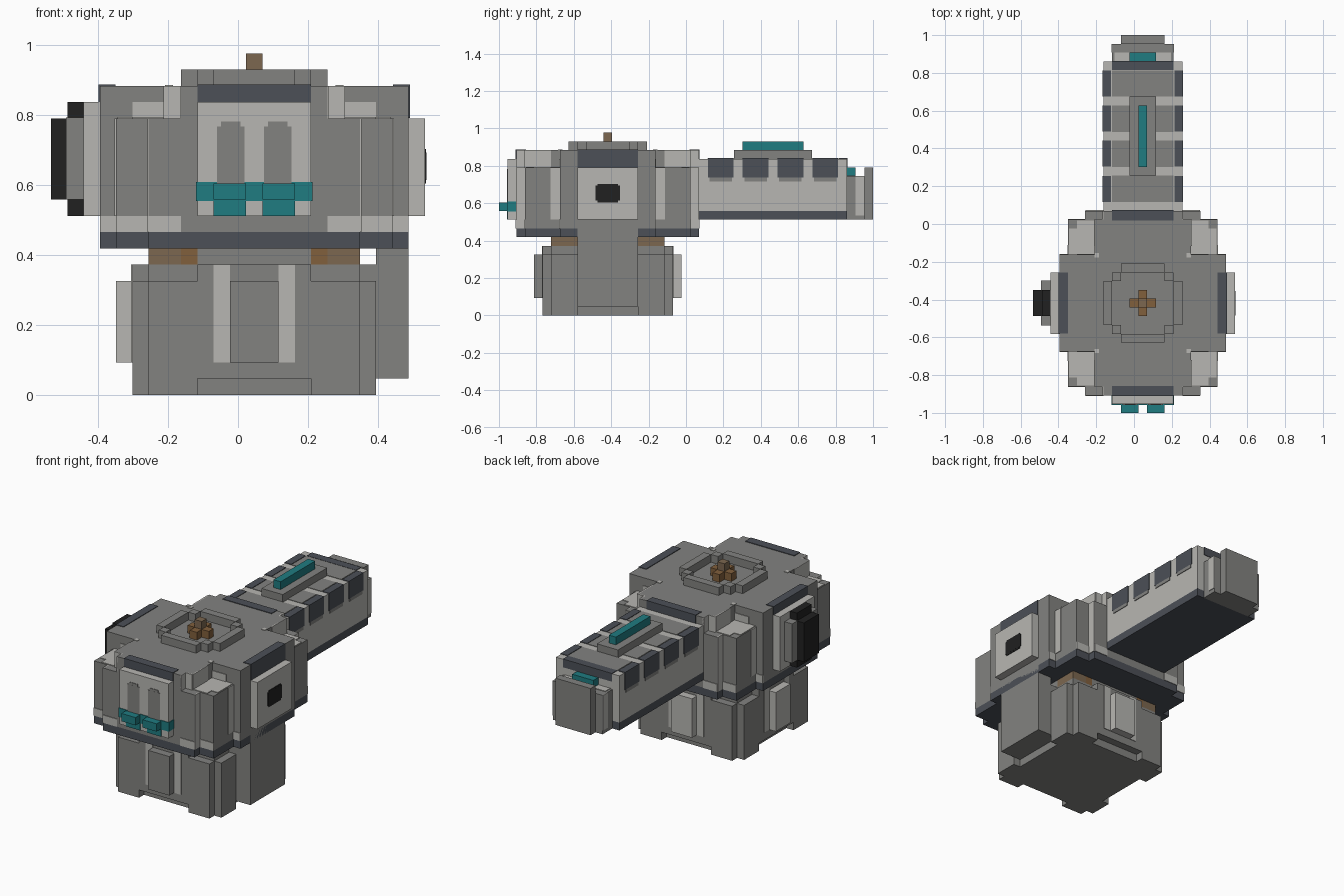
import bpy
import bmesh

if "Cube" in bpy.data.objects:
    bpy.data.objects.remove(bpy.data.objects["Cube"], do_unlink=True)

S = 2 / 43            # size of one cell
CX, CY = 1, -9        # turret axis, in cells


def material(name, *rgb):
    m = bpy.data.materials.new(name)
    m.use_nodes = True
    m.diffuse_color = (*rgb, 1)
    m.node_tree.nodes["Principled BSDF"].inputs["Base Color"].default_value = (*rgb, 1)
    return m


GREY = material("mid grey", .225, .225, .216)
LIGHT = material("light grey", .474, .468, .445)
SLATE = material("dark slate", .072, .08, .096)
TEAL = material("teal", .014, .2, .22)
BLACK = material("black", .015, .015, .015)
BROWN = material("brown", .22, .115, .045)
TAUPE = material("taupe", .2, .135, .08)


def finish(name, mat, bm):
    bmesh.ops.recalc_face_normals(bm, faces=bm.faces)
    me = bpy.data.meshes.new(name)
    bm.to_mesh(me)
    bm.free()
    me.materials.append(mat)
    ob = bpy.data.objects.new(name, me)
    bpy.context.collection.objects.link(ob)
    return ob


def point(u, v, z):
    return ((u + CX) * S, (v + CY) * S, z * S)


def block(name, mat, u, v, z, flip_u=False, flip_v=False, grow=0):
    """Box in cells around the turret axis, optionally mirrored across it."""
    bm = bmesh.new()
    for su in ((1, -1) if flip_u else (1,)):
        for sv in ((1, -1) if flip_v else (1,)):
            verts = bmesh.ops.create_cube(bm, size=1)["verts"]
            for vert in verts:
                a, b, c = vert.co
                vert.co = point(su * ((u[0] + u[1]) / 2 + a * (u[1] - u[0] + 2 * grow)),
                                sv * ((v[0] + v[1]) / 2 + b * (v[1] - v[0] + 2 * grow)),
                                (z[0] + z[1]) / 2 + c * (z[1] - z[0] + 2 * grow))
    return finish(name, mat, bm)


def paint(*args, **kw):
    """Thin coloured skin just proud of the surface."""
    return block(*args, grow=.08, **kw)


def prism(name, mat, quarter, z0, z1):
    """Stepped plan, given for one quarter and mirrored to all four."""
    back = quarter[::-1]
    outline = (quarter + [(-u, v) for u, v in back]
               + [(-u, -v) for u, v in quarter] + [(u, -v) for u, v in back])
    bm = bmesh.new()
    face = bm.faces.new([bm.verts.new(point(u, v, z0)) for u, v in outline])
    top = bmesh.ops.extrude_face_region(bm, geom=[face])["geom"]
    for e in top:
        if isinstance(e, bmesh.types.BMVert):
            e.co.z = z1 * S
    return finish(name, mat, bm)


def sym(h):
    return (-h, h)


# Base
prism("base_feet", GREY, [(6.5, 3.5), (7.5, 3.5), (7.5, 6.5), (6.5, 6.5),
                          (6.5, 7.5), (3.5, 7.5), (3.5, 6.5)], 0, 1)
prism("base_body", GREY, [(7.5, 6.5), (6.5, 6.5), (6.5, 7.5)], 1, 7)
prism("base_top", GREY, [(7.5, 3.5), (6.5, 3.5), (6.5, 6.5), (3.5, 6.5), (3.5, 7.5)], 7, 8)
block("base_side_slab", GREY, (7.5, 9.5), sym(3.5), (1, 10.5))
block("base_front_plate", GREY, sym(1.5), (-8.5, -7.5), (2, 7))
block("base_back_plate", LIGHT, sym(1.5), (7.5, 8.5), (2, 7))
block("base_right_plate", LIGHT, (-8.5, -7.5), sym(1.5), (2, 7))
block("base_plate_trim", LIGHT, (1.5, 2.5), (7.4, 7.58), (2, 8), flip_u=True, flip_v=True)
block("base_right_trim", LIGHT, (-7.58, -7.4), (1.5, 2.5), (2, 8), flip_v=True)

# Neck
prism("neck", GREY, [(6.5, 3.5), (3.5, 3.5), (3.5, 6.5)], 8, 9)
block("neck_inner_corners", BROWN, (3.5, 4.5), (3.5, 6.5), (8, 9), True, True)
block("neck_outer_corners", TAUPE, (4.5, 6.5), (3.5, 6.5), (8, 9), True, True)

# Head
plan = [(9.5, 5.5), (8.5, 5.5), (8.5, 9.5), (6.5, 9.5), (6.5, 10.5)]
prism("head_skirt", SLATE, plan, 9, 10)
prism("head_body", GREY, plan, 10, 17)
prism("head_crown", GREY, [(9.5, 5.5), (5.5, 5.5), (5.5, 9.5), (4.5, 9.5), (4.5, 10.5)], 17, 19)

# Light edging on the corner towers
block("tower_top", LIGHT, (5.5, 8.4), (5.5, 8.5), (16.9, 17.08), True, True)
block("tower_top_edge", LIGHT, (5.5, 7.5), (8.5, 9.4), (16.9, 17.08), True, True)
block("crown_side_trim", LIGHT, (5.4, 5.58), (6.5, 9.5), (17, 19), True, True)
block("crown_corner_trim", LIGHT, (4.5, 5.5), (9.4, 9.58), (17, 19), True, True)
block("crown_end_trim", LIGHT, (4.4, 4.58), (9.5, 10.5), (17, 19), True, True)
block("crown_shoulder_trim", LIGHT, (5.5, 7.5), (5.4, 5.58), (17, 18), True, True)
block("crown_dots", LIGHT, (5, 5.5), (5.2, 5.7), (18.9, 19.06), True, True)
block("tower_side_trim", LIGHT, (8.4, 8.58), (5.5, 6.6), (11, 17), True, True)
block("tower_end_trim", LIGHT, (6.4, 6.58), (9.5, 10.5), (10, 17), True, True)
block("tower_low_trim_inner", LIGHT, (4.5, 6.5), (10.4, 10.58), (10, 11), True, True)
block("tower_low_trim_outer", LIGHT, (6.5, 8.5), (9.4, 9.58), (10, 11), True, True)
block("shoulder_low_trim", LIGHT, (8.5, 9.5), (5.4, 5.58), (10, 11), True, True)

# Dark edges of the crown
paint("crown_end_edges", SLATE, sym(3.4), (9.5, 10.5), (18, 19), flip_v=True)
paint("crown_side_edges", SLATE, (8.6, 9.5), sym(3.4), (17.1, 19), flip_u=True)

# Face panel
block("face_panel", LIGHT, sym(3.5), (-11.5, -10.5), (11, 18))
block("face_windows", GREY, (.6, 2.3), (-11.58, -11.4), (13, 16.5), flip_u=True)
block("face_window_tops", GREY, (.85, 2.05), (-11.57, -11.4), (16.5, 16.8), flip_u=True)
paint("face_band", TEAL, sym(3.5), (-11.5, -10.6), (12, 13))
block("face_lower_lamps", TEAL, (.5, 2.5), (-11.6, -11.4), (11, 12), flip_u=True)
block("face_lamps", TEAL, (.5, 2.5), (-12.5, -11.5), (12, 13), flip_u=True)

# Left side panel with port
block("left_panel", LIGHT, (9.5, 10.5), sym(3.5), (11, 17))
block("left_port", BLACK, (10.4, 10.58), sym(1.4), (13.2, 14.9))
block("left_port_middle", BLACK, (10.4, 10.57), sym(1.2), (13, 15.1))

# Right side panel with round hatch
block("right_panel", LIGHT, (-10.5, -9.5), sym(3.5), (11, 18))
block("hatch_rim", LIGHT, (-11.5, -10.5), sym(2.5), (12, 17))
block("hatch_rim_sides", GREY, (-11.58, -10.5), (1.5, 2.58), (12, 17.05), flip_v=True)
block("hatch_core", BLACK, (-11.5, -10.5), sym(1.5), (11, 18))
block("hatch_cap", BLACK, (-12.5, -11.5), sym(1.5), (12, 17))

# Ring and cross on the roof
block("ring_sides", GREY, (3.5, 4.5), sym(2.5), (19, 20), flip_u=True)
block("ring_ends", GREY, sym(2.5), (3.5, 4.5), (19, 20), flip_v=True)
block("ring_corners", GREY, (2.5, 3.5), (2.5, 3.5), (19, 20), True, True)
block("cross_side_arms", BROWN, (.5, 1.5), sym(.5), (19, 20), flip_u=True)
block("cross_end_arms", BROWN, sym(.5), (.5, 1.5), (19, 20), flip_v=True)
block("cross_post", TAUPE, sym(.5), sym(.5), (19, 21))

# Rear boom
block("boom_floor", SLATE, sym(4.5), (10.5, 27.5), (11, 12))
block("boom_body", LIGHT, sym(4.5), (10.5, 27.5), (12, 18))
for i in range(4):
    y = 11.5 + 4 * i
    block(f"boom_roof_{i + 1}", GREY, sym(3.5), (y, y + 3), (17.9, 18.06))
    paint(f"boom_window_{i + 1}", SLATE, (3.7, 4.5), (y + .1, y + 2.9), (15.9, 18), flip_u=True)
    block(f"boom_window_sill_{i + 1}", GREY, (4.4, 4.58), (y + .2, y + 2.8), (15.4, 15.82),
          flip_u=True)
paint("boom_end_edge", SLATE, sym(3.4), (26.6, 27.5), (17.1, 18))
block("boom_rail", GREY, sym(1.5), (14.5, 23.5), (18, 19))
block("boom_light", TEAL, sym(.5), (15.5, 22.5), (19, 20))

# Boom tail
block("tail_block", GREY, sym(3.5), (27.5, 29.5), (11, 16))
block("tail_side_trim", LIGHT, (3.4, 3.58), (28.5, 29.5), (11.5, 16), flip_u=True)
block("tail_top_trim", LIGHT, (1.5, 3.2), (27.5, 28.5), (15.9, 16.08), flip_u=True)
block("tail_lamp", TEAL, sym(1.5), (27.5, 28.5), (16, 17))
block("tail_cap", GREY, sym(2.5), (29.5, 30.5), (11, 17))
